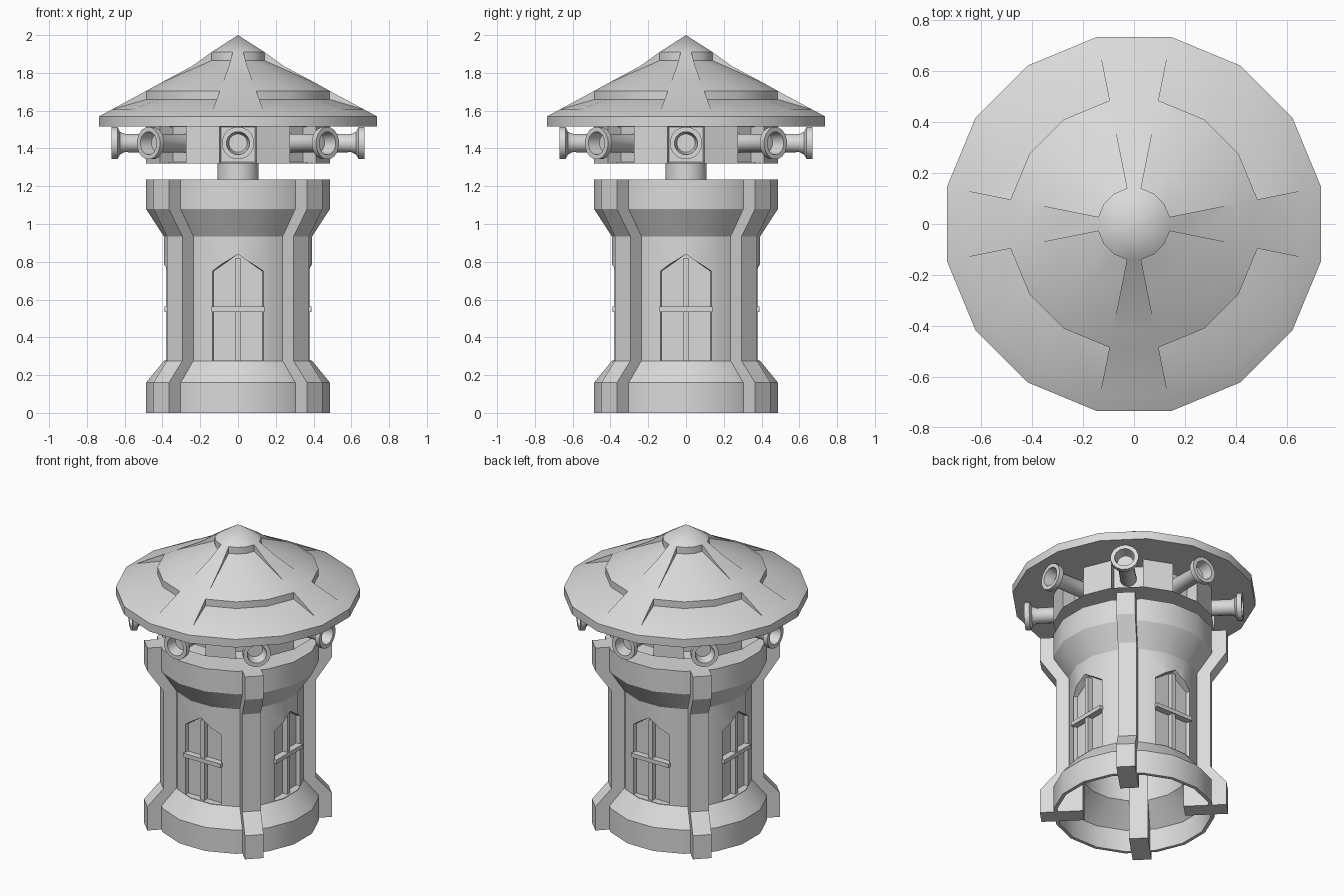
import bpy, bmesh, math
from mathutils import Matrix, Vector

cube = bpy.data.objects.get("Cube")
if cube:
    bpy.data.objects.remove(cube, do_unlink=True)

SIDES = 16
FLAT = math.cos(math.pi / SIDES)      # radii are measured to the flats

stone = bpy.data.materials.new("pale_grey_stone")
stone.use_nodes = True
stone.diffuse_color = (0.7, 0.7, 0.7, 1)
stone.node_tree.nodes["Principled BSDF"].inputs["Base Color"].default_value = (0.7, 0.7, 0.7, 1)


def finish(name, bm):
    """Clean a bmesh and turn it into a shaded object."""
    bmesh.ops.remove_doubles(bm, verts=bm.verts[:], dist=0.0005)
    bmesh.ops.recalc_face_normals(bm, faces=bm.faces[:])
    mesh = bpy.data.meshes.new(name)
    bm.to_mesh(mesh)
    bm.free()
    obj = bpy.data.objects.new(name, mesh)
    bpy.context.collection.objects.link(obj)
    mesh.materials.append(stone)
    return obj


def smooth(obj):
    bpy.ops.object.select_all(action='DESELECT')
    obj.select_set(True)
    bpy.context.view_layer.objects.active = obj
    bpy.ops.object.shade_smooth_by_angle(angle=math.radians(28))


def lathe(profile, closed=False):
    """Spin (radius, z) points into a sixteen-sided solid with flats on the axes."""
    bm = bmesh.new()
    rings = []
    for r, z in profile:
        angles = [(i + 0.5) * math.tau / SIDES for i in range(SIDES)]
        rings.append([bm.verts.new((r / FLAT * math.cos(a), r / FLAT * math.sin(a), z)) for a in angles])
    pairs = list(zip(rings, rings[1:]))
    if closed:
        pairs.append((rings[-1], rings[0]))
    for low, high in pairs:
        for i in range(SIDES):
            j = (i + 1) % SIDES
            bm.faces.new((low[i], low[j], high[j], high[i]))
    bmesh.ops.remove_doubles(bm, verts=bm.verts[:], dist=0.0005)
    bmesh.ops.recalc_face_normals(bm, faces=bm.faces[:])
    return bm


def prism(outline, near, far, far_scale=1.0):
    """Extrude an (x, z) outline along y, optionally narrowing it in x."""
    bm = bmesh.new()
    a = [bm.verts.new((x, near, z)) for x, z in outline]
    b = [bm.verts.new((x * far_scale, far, z)) for x, z in outline]
    bm.faces.new(a)
    bm.faces.new(b[::-1])
    for i in range(len(a)):
        j = (i + 1) % len(a)
        bm.faces.new((a[j], a[i], b[i], b[j]))
    bmesh.ops.recalc_face_normals(bm, faces=bm.faces[:])
    return bm


def turn(bm, degrees):
    bm.transform(Matrix.Rotation(math.radians(degrees), 4, 'Z'))
    return bm


def face_degrees(face):
    c = face.calc_center_median()
    return math.degrees(math.atan2(c.y, c.x)) % 360


def flat_radius(co):
    return Vector((co.x, co.y)).length * FLAT


# Hollow tower body with flared base and collar
body = finish("tower_body", lathe([
    (0, 1.235), (0.487, 1.235), (0.487, 1.08), (0.393, 0.935), (0.393, 0.275),
    (0.487, 0.16), (0.487, 0), (0.465, 0), (0.465, 0.15), (0.32, 0.275),
    (0.32, 0.92), (0, 0.92)]))

# Pointed window recesses with splayed jambs
arch = [(-0.15, 0.278), (0.15, 0.278), (0.15, 0.75), (0, 0.84), (-0.15, 0.75)]
for k in range(4):
    cutter = finish("window_cutter", turn(prism(arch, -0.42, -0.345, 0.86), 90 * k))
    cutter.hide_render = True
    mod = body.modifiers.new("window", 'BOOLEAN')
    mod.object = cutter
    mod.operation = 'DIFFERENCE'
    mod.solver = 'EXACT'
    bpy.context.view_layer.objects.active = body
    bpy.ops.object.modifier_apply(modifier=mod.name)
    bpy.data.objects.remove(cutter, do_unlink=True)
smooth(body)

# Window glazing bars
for k in range(4):
    upright = [(-0.014, 0.278), (0.014, 0.278), (0.014, 0.82), (-0.014, 0.82)]
    crossbar = [(-0.14, 0.535), (0.14, 0.535), (0.14, 0.562), (-0.14, 0.562)]
    finish(f"window_upright_{k}", turn(prism(upright, -0.38, -0.335), 90 * k))
    finish(f"window_crossbar_{k}", turn(prism(crossbar, -0.388, -0.335), 90 * k))

# Four diagonal buttresses following the body profile
rib = [(0.31, 0), (0.575, 0), (0.575, 0.16), (0.475, 0.275), (0.475, 0.935),
       (0.575, 1.08), (0.575, 1.235), (0.31, 1.235)]
for k in range(4):
    finish(f"buttress_{k}", turn(prism(rib, -0.058, 0.058), 45 + 90 * k))

# Neck post between tower and head
post = finish("neck_post", lathe([(0, 1.2), (0.108, 1.2), (0.108, 1.34), (0, 1.34)]))
smooth(post)

# Drum with every other side recessed for a horn
bm = lathe([(0, 1.32), (0.487, 1.32), (0.487, 1.52), (0, 1.52)])
sides = [f for f in bm.faces if abs(f.normal.z) < 0.1 and round(face_degrees(f) / 22.5) % 2 == 0]
bmesh.ops.inset_individual(bm, faces=sides, thickness=0.01, depth=-0.09)
smooth(finish("head_drum", bm))

# Eight flared horns
horn = [(0, 0.36), (0.05, 0.36), (0.048, 0.6), (0.06, 0.625), (0.085, 0.638), (0.085, 0.67),
        (0.06, 0.67), (0.05, 0.6), (0, 0.6)]
for k in range(8):
    bm = lathe(horn)
    bm.transform(Matrix.Rotation(math.pi / 2, 4, 'Y'))
    bm.transform(Matrix.Translation((0, 0, 1.428)))
    smooth(finish(f"horn_{k}", turn(bm, 45 * k)))

# Conical roof
bm = lathe([(0, 2), (0.14, 1.91), (0.245, 1.835), (0.413, 1.745), (0.485, 1.705),
            (0.67, 1.605), (0.735, 1.57), (0.735, 1.515), (0, 1.515)])

# Sunken roof panels: deep at the inner edge, flush at the outer edge
for r_in, z_in, r_out, z_out in ((0.14, 1.91, 0.413, 1.745), (0.485, 1.705, 0.67, 1.605)):
    def in_panel(f):
        on_slope = all(r_in - 0.01 < flat_radius(v.co) < r_out + 0.01 for v in f.verts)
        return on_slope and round(face_degrees(f) / 22.5) % 4 != 0
    panel = [f for f in bm.faces if in_panel(f)]
    made = bmesh.ops.extrude_face_region(bm, geom=panel)["geom"]
    for v in made:
        if isinstance(v, bmesh.types.BMVert):
            t = (flat_radius(v.co) - r_in) / (r_out - r_in)
            v.co.z = (z_in - 0.045) * (1 - t) + z_out * t
    old = [f for f in panel if f.is_valid]
    bmesh.ops.delete(bm, geom=old, context='FACES')
    bmesh.ops.remove_doubles(bm, verts=bm.verts[:], dist=0.0005)
smooth(finish("roof", bm))
